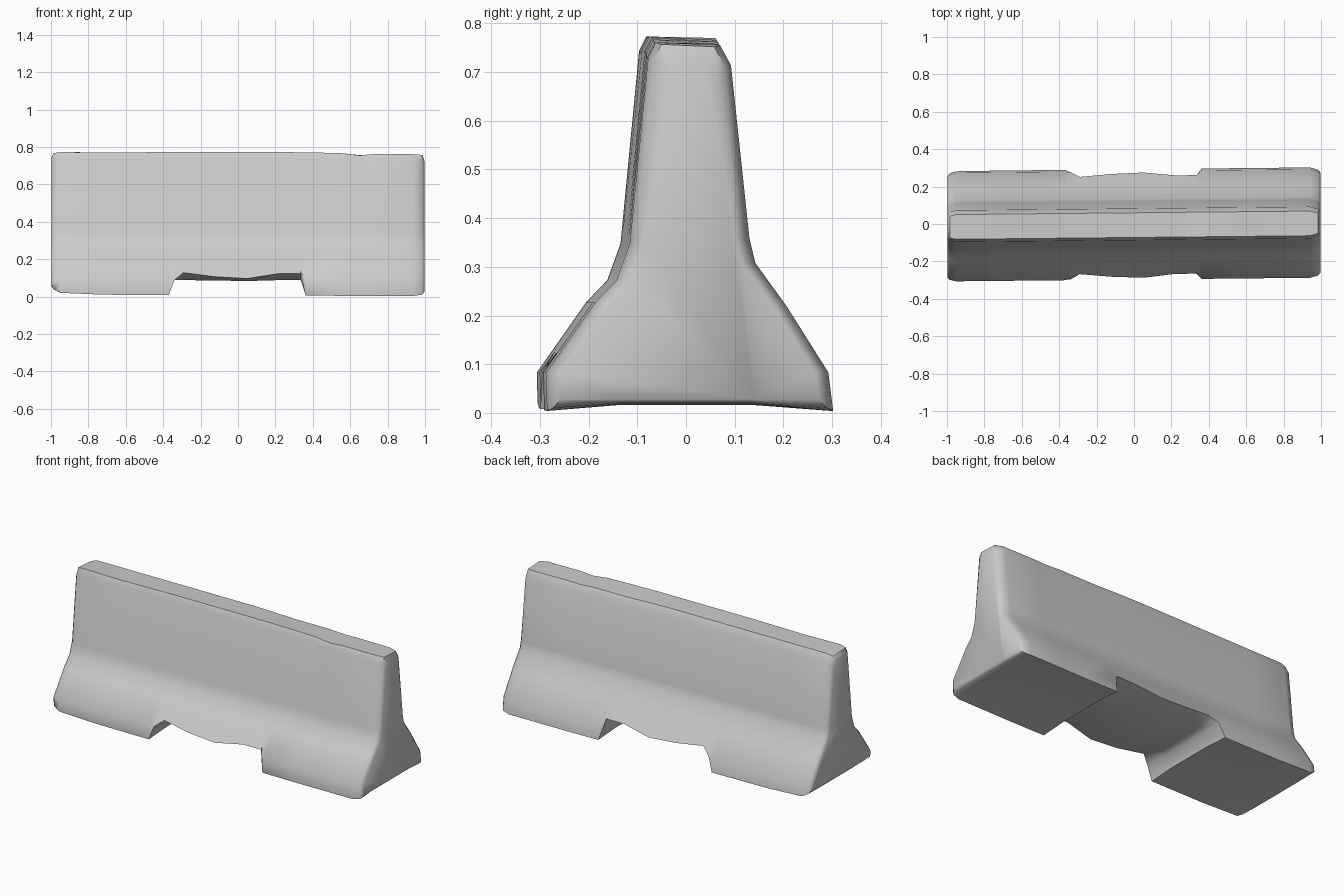
import bpy, bmesh, math

# Half profiles, as (distance from centre, height), from toe to top
FRONT = [(0.295, 0.01), (0.297, 0.085), (0.195, 0.23), (0.152, 0.275), (0.125, 0.35),
         (0.087, 0.745), (0.072, 0.775)]
BACK = [(0.293, 0.01), (0.283, 0.085), (0.198, 0.22), (0.133, 0.31), (0.121, 0.36),
        (0.083, 0.73), (0.060, 0.772)]

# Stations: x, edge bottom z, middle bottom z, side inset, front top drop, back top drop
STATIONS = [
    (-0.998, 0.065, 0.06, 0.022, 0.030, 0.040),
    (-0.985, 0.042, 0.04, 0.008, 0.006, 0.010),
    (-0.950, 0.022, 0.03, 0.000, 0.000, 0.000),
    (-0.720, 0.012, 0.02, 0.000, 0.004, 0.000),
    (-0.370, 0.010, 0.02, 0.000, 0.000, 0.000),
    (-0.340, 0.090, 0.09, 0.000, 0.000, 0.000),
    (-0.290, 0.130, 0.09, 0.000, 0.000, 0.000),
    (-0.120, 0.108, 0.088, 0.000, 0.000, 0.000),
    (0.050, 0.098, 0.085, 0.000, 0.000, 0.000),
    (0.220, 0.125, 0.09, 0.000, 0.000, 0.004),
    (0.335, 0.125, 0.09, 0.000, 0.002, 0.008),
    (0.362, 0.008, 0.018, 0.000, 0.002, 0.008),
    (0.550, 0.006, 0.018, 0.000, 0.006, 0.008),
    (0.650, 0.006, 0.018, 0.000, 0.018, 0.014),
    (0.720, 0.006, 0.018, 0.000, 0.012, 0.012),
    (0.940, 0.006, 0.020, 0.000, 0.012, 0.014),
    (0.985, 0.012, 0.022, 0.012, 0.016, 0.018),
    (0.998, 0.030, 0.030, 0.028, 0.050, 0.060),
]


def width_at(profile, z):
    for (y0, z0), (y1, z1) in zip(profile, profile[1:]):
        if z <= z1:
            t = max(0.0, (z - z0) / (z1 - z0))
            return y0 + (y1 - y0) * t
    return profile[-1][0]


def side(profile, sign, x, bottom, inset, drop):
    heights = [bottom, max(profile[1][1], bottom + 0.012)] + [p[1] for p in profile[2:]]
    pts = []
    for i, z in enumerate(heights):
        y = width_at(profile, z) - inset
        if i >= len(heights) - 2:
            z -= drop
        pts.append((x, sign * y + 0.01 * x, z))
    return pts


# Barrier body: one skin lofted along its length, with the forklift notch beneath
bm = bmesh.new()
rings = []
for x, edge, mid, inset, fdrop, bdrop in STATIONS:
    pts = side(FRONT, -1, x, edge, inset, fdrop)
    pts += side(BACK, 1, x, edge, inset, bdrop)[::-1]
    pts += [(x, 0.14, mid), (x, -0.14, mid)]
    rings.append([bm.verts.new(p) for p in pts])

n = len(rings[0])
for a, b in zip(rings, rings[1:]):
    for i in range(n):
        j = (i + 1) % n
        bm.faces.new((a[i], a[j], b[j], b[i]))

# End caps
bm.faces.new(rings[0])
bm.faces.new(rings[-1])
bmesh.ops.recalc_face_normals(bm, faces=bm.faces)

# Rest the body on the ground
low = min(v.co.z for v in bm.verts)
bmesh.ops.translate(bm, verts=bm.verts, vec=(0, 0, -low + 0.004))

mesh = bpy.data.meshes.new("barrier_body")
bm.to_mesh(mesh)
bm.free()
body = bpy.data.objects.new("barrier_body", mesh)
bpy.context.collection.objects.link(body)
bpy.context.view_layer.objects.active = body
body.select_set(True)
bpy.ops.object.shade_smooth_by_angle(angle=math.radians(50))
